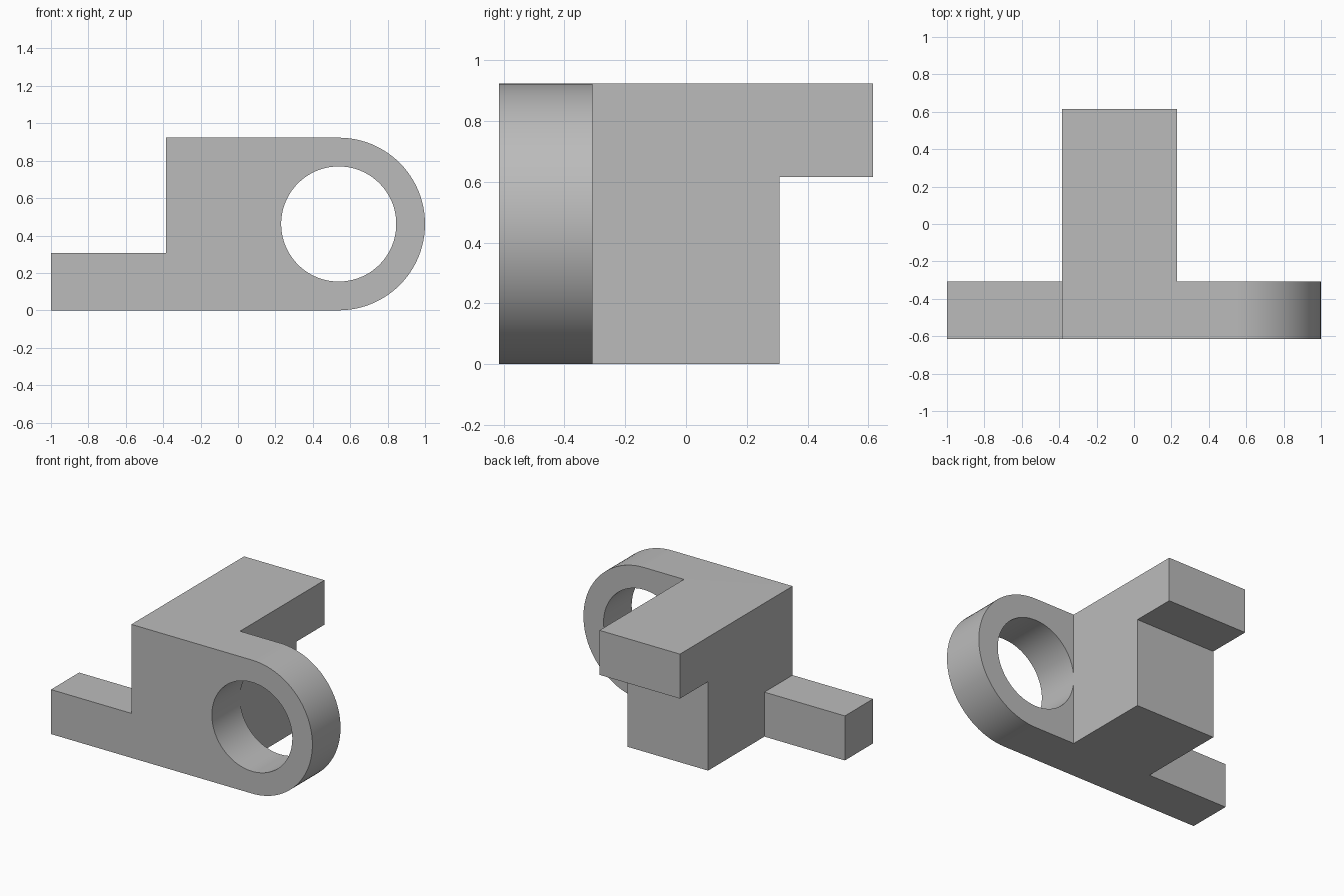
import bpy
import bmesh
from math import sin, cos, pi, radians
from mathutils import Vector

U = 1 / 13           # design module: the bracket is 26 modules long
EYE_X, EYE_Z = 7, 6  # centre of the eye

default = bpy.data.objects.get("Cube")
if default:
    bpy.data.objects.remove(default, do_unlink=True)

grey = bpy.data.materials.new("plain_grey")
grey.use_nodes = True
colour = (0.5, 0.5, 0.5, 1)
grey.diffuse_color = colour
grey.node_tree.nodes["Principled BSDF"].inputs["Base Color"].default_value = colour


def arc(radius, start, end, steps):
    """Points on an arc around the eye centre, in the front plane."""
    angles = [start + (end - start) * i / steps for i in range(steps + 1)]
    return [(EYE_X + radius * cos(a), EYE_Z + radius * sin(a)) for a in angles]


def prism(name, points, sweep):
    """Extrude a closed outline of 3D points along a sweep vector."""
    bm = bmesh.new()
    face = bm.faces.new([bm.verts.new(Vector(p) * U) for p in points])
    top = bmesh.ops.extrude_face_region(bm, geom=[face])["geom"]
    verts = [v for v in top if isinstance(v, bmesh.types.BMVert)]
    bmesh.ops.translate(bm, verts=verts, vec=Vector(sweep) * U)
    bmesh.ops.recalc_face_normals(bm, faces=bm.faces)
    mesh = bpy.data.meshes.new(name)
    bm.to_mesh(mesh)
    bm.free()
    mesh.materials.append(grey)
    obj = bpy.data.objects.new(name, mesh)
    bpy.context.collection.objects.link(obj)
    return obj


def combine(target, tool, operation):
    """Apply a boolean and discard the tool object."""
    mod = target.modifiers.new(operation.title(), "BOOLEAN")
    mod.operation, mod.object, mod.solver = operation, tool, "EXACT"
    bpy.context.view_layer.objects.active = target
    bpy.ops.object.modifier_apply(modifier=mod.name)
    bpy.data.objects.remove(tool, do_unlink=True)


# Front plate: low arm, tall middle and rounded eye
outline = [(-13, 4), (-13, 0)] + arc(6, -pi / 2, pi / 2, 48) + [(-5, 12), (-5, 4)]
bracket = prism("bracket", [(x, -8, z) for x, z in outline], (0, 4, 0))

# Round hole through the eye, turned half a step to stay clear of the block
half = pi / 96
hole = arc(4, half, 2 * pi + half, 96)[:-1]
cutter = prism("eye_hole_cutter", [(x, -9, z) for x, z in hole], (0, 6, 0))
cutter.hide_render = True
combine(bracket, cutter, "DIFFERENCE")

# Central block with the overhanging ledge at the back
side = [(-8, 0), (4, 0), (4, 8), (8, 8), (8, 12), (-8, 12)]
block = prism("central_block", [(-5, y, z) for y, z in side], (8, 0, 0))
combine(bracket, block, "UNION")

# Merge coplanar faces and smooth only the round surfaces
bm = bmesh.new()
bm.from_mesh(bracket.data)
bmesh.ops.remove_doubles(bm, verts=bm.verts, dist=0.0001)
bmesh.ops.dissolve_limit(bm, angle_limit=radians(0.5), verts=bm.verts, edges=bm.edges)
bm.to_mesh(bracket.data)
bm.free()
bpy.ops.object.select_all(action="DESELECT")
bracket.select_set(True)
bpy.context.view_layer.objects.active = bracket
bpy.ops.object.shade_smooth_by_angle(angle=radians(30))
